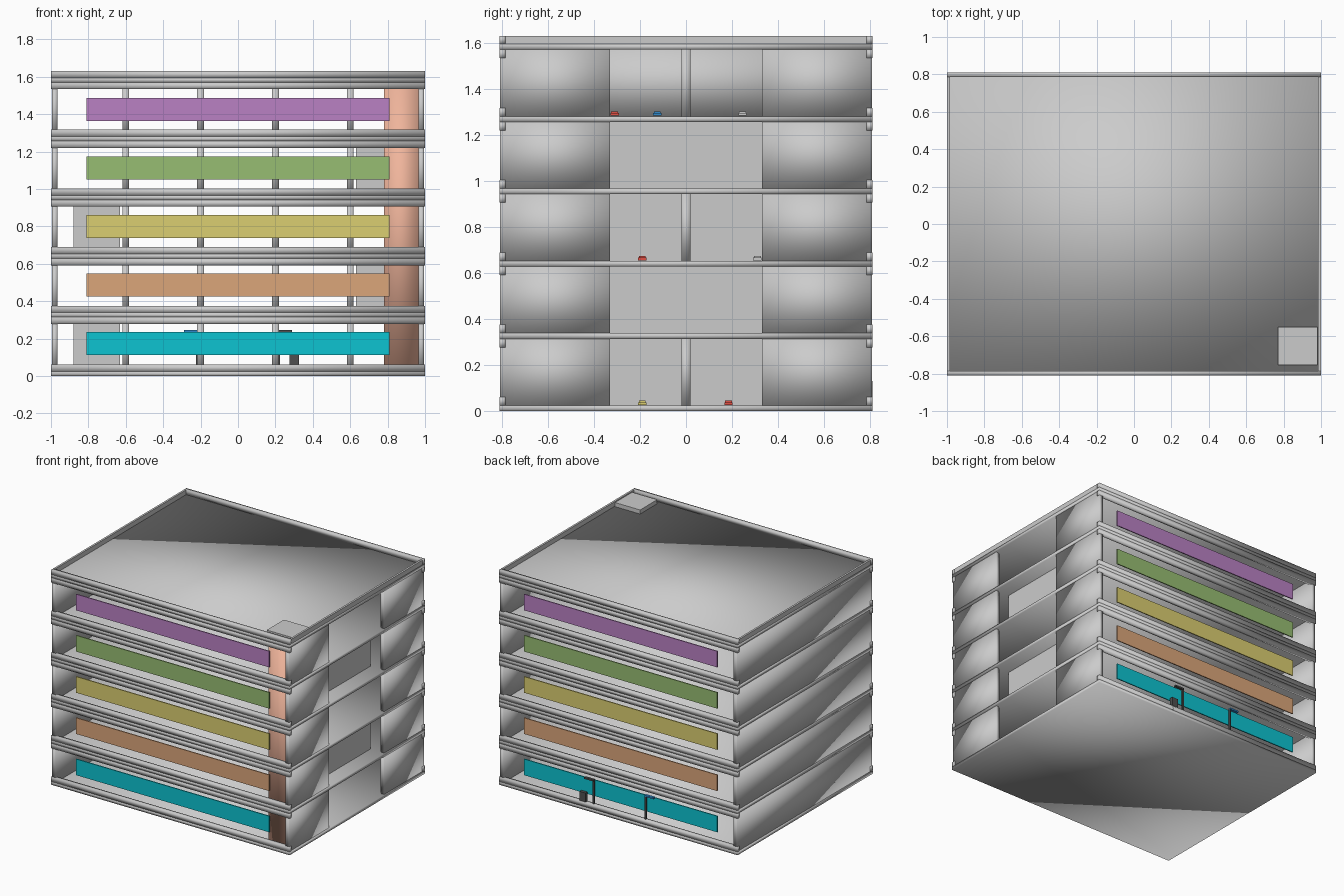
import bpy

if "Cube" in bpy.data.objects:
    bpy.data.objects.remove(bpy.data.objects["Cube"])

STEP, T = 0.314, 0.024          # storey height, slab thickness
W, D, H = 1.0, 0.81, 1.63       # half width, half depth, total height
LEVELS = 5
mats = {}


def material(name, rgb):
    m = bpy.data.materials.new(name)
    m.diffuse_color = (*rgb, 1)
    m.use_nodes = True
    m.node_tree.nodes["Principled BSDF"].inputs["Base Color"].default_value = m.diffuse_color
    mats[name] = m


for n, c in {
    "cyan": (0.004, 0.55, 0.64), "orange": (0.71, 0.38, 0.195),
    "yellow": (0.71, 0.62, 0.165), "green": (0.31, 0.51, 0.17),
    "purple": (0.49, 0.22, 0.55), "salmon": (0.87, 0.46, 0.33),
    "red": (0.75, 0.08, 0.06), "blue": (0.03, 0.25, 0.6),
    "dark": (0.08, 0.08, 0.08),
}.items():
    material(n, c)


def box(name, x, y, z, mat=None, smooth=False):
    """Box from (min, max) ranges on each axis."""
    sx, sy, sz = [(r[0] / 2, r[1] / 2) for r in (x, y, z)]
    v = [(a * 2, b * 2, c * 2) for c in sz for b in sy for a in sx]
    f = [(0, 2, 3, 1), (4, 5, 7, 6), (0, 1, 5, 4),
         (2, 6, 7, 3), (0, 4, 6, 2), (1, 3, 7, 5)]
    me = bpy.data.meshes.new(name)
    me.from_pydata(v, [], f)
    if smooth:
        me.shade_smooth()
    if mat:
        me.materials.append(mats[mat])
    ob = bpy.data.objects.new(name, me)
    bpy.context.collection.objects.link(ob)
    return ob


def side(s, a, b):
    """Range a..b placed on the positive or negative side."""
    return (a, b) if s > 0 else (-b, -a)


def car(x, y, z, mat):
    # low body with a narrower cabin
    box("car_body", (x - .04, x + .04), (y - .018, y + .018), (z + .003, z + .014), mat)
    box("car_cabin", (x - .022, x + .02), (y - .015, y + .015), (z + .014, z + .022), mat)


# floor slabs, roof slab and the edge rails above and below each slab
for k in range(LEVELS + 1):
    z0, z1 = k * STEP, k * STEP + T
    box("roof_slab" if k == LEVELS else "floor_slab", (-W, W), (-D, D), (z0, z1), smooth=True)
    for s in (-1, 1):
        box("upper_edge_rail", (-W, W), side(s, D - .025, D), (z1, min(z1 + .037, H)), smooth=True)
        if k:
            box("lower_edge_beam", (-W, W), side(s, D - .025, D), (z0 - .037, z0), smooth=True)

# roof side parapets
for s in (-1, 1):
    box("roof_side_parapet", side(s, W - .015, W), (-D + .025, D - .025), (LEVELS * STEP + T, H))

# storeys: walls, columns, ramp cores and coloured front/back panels
colours = ["cyan", "orange", "yellow", "green", "purple"]
for k in range(LEVELS):
    z = (k * STEP + T, (k + 1) * STEP)
    box("left_wall", (-.995, -.965), (-.807, .807), z, smooth=True)
    for s in (-1, 1):
        box("right_wall", (.965, .995), side(s, .33, .807), z, smooth=True)
        box("facade_panel", (-.81, .81), side(s, .775, .783),
            (.113 + k * .3125, .235 + k * .3125), colours[k])
    for x in (-.6, -.2, .2, .6):
        box("column", (x - .018, x + .018), (-.02, .02), z, smooth=True)
    if k < 4:
        box("ramp_core", side(1 if k % 2 else -1, .63, .88), (-.33, .33), z)

# stair tower and its roof cover
box("stair_tower", (.78, .965), (-.75, -.55), (T, LEVELS * STEP), "salmon", True)
box("stair_roof_cover", (.77, .98), (-.755, -.55), (LEVELS * STEP + T, 1.625))

# back entrance: booth, gate posts and signs
box("ticket_booth", (.275, .325), (.786, .81), (T, .13), "dark")
for s in (-1, 1):
    box("gate_post", side(s, .212, .224), (.79, .802), (T, .235), "dark")
    box("gate_sign", side(s, .215, .29), (.786, .806), (.233, .245), "blue" if s < 0 else "dark")

# parked cars
for k, x, y, m in [(0, .4, -.19, "yellow"), (0, .4, .185, "red"),
                   (2, .4, -.19, "red"), (2, -.4, .31, None),
                   (4, .4, -.31, "red"), (4, 0, -.125, "blue"), (4, -.4, .245, None)]:
    car(x, y, k * STEP + T, m)
